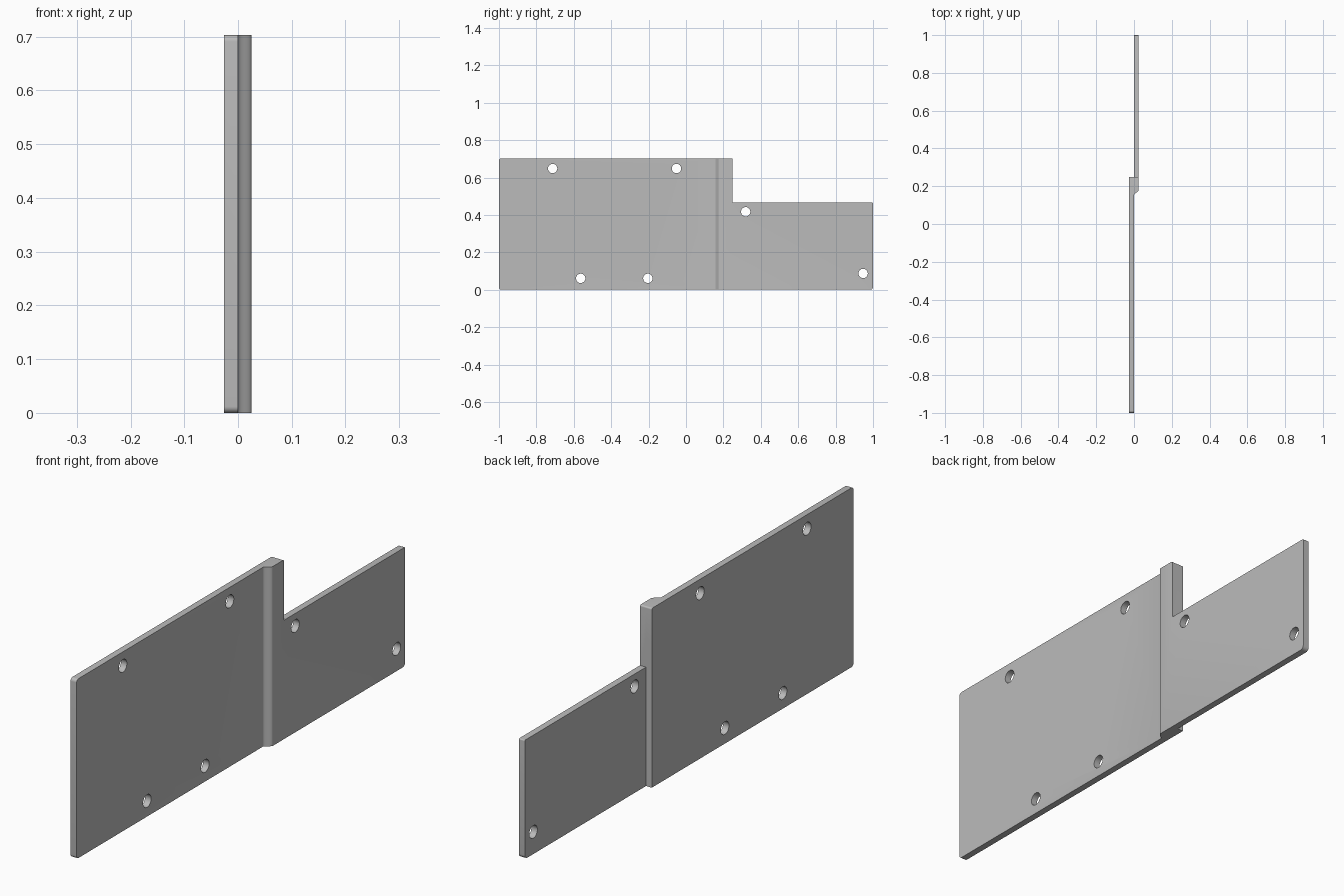
import bpy
import bmesh
from math import sin, cos, pi, radians
from mathutils import Vector

cube = bpy.data.objects.get("Cube")
if cube:
    bpy.data.objects.remove(cube, do_unlink=True)

FRONT, BACK, STEP = -1.0, 1.0, 0.249
TALL, LOW = 0.703, 0.466
OUTER, MID, INNER = -0.026, 0.0, 0.025

grey = bpy.data.materials.new("plate_grey")
grey.use_nodes = True
grey.diffuse_color = (0.5, 0.5, 0.5, 1)
grey.node_tree.nodes["Principled BSDF"].inputs["Base Color"].default_value = (0.5, 0.5, 0.5, 1)


def prism(name, points, direction):
    """Extrude a closed outline into a solid."""
    bm = bmesh.new()
    face = bm.faces.new([bm.verts.new(p) for p in points])
    moved = bmesh.ops.extrude_face_region(bm, geom=[face])["geom"]
    bmesh.ops.translate(bm, vec=Vector(direction),
                        verts=[v for v in moved if isinstance(v, bmesh.types.BMVert)])
    bmesh.ops.recalc_face_normals(bm, faces=bm.faces)
    mesh = bpy.data.meshes.new(name)
    bm.to_mesh(mesh)
    bm.free()
    mesh.materials.append(grey)
    obj = bpy.data.objects.new(name, mesh)
    bpy.context.collection.objects.link(obj)
    return obj


def rounded(corners, segments=6):
    """Round each (y, z, radius) corner of a right-angled outline."""
    out = []
    for i, (y, z, r) in enumerate(corners):
        p = Vector((y, z))
        if not r:
            out.append(p)
            continue
        a = (Vector(corners[i - 1][:2]) - p).normalized()
        b = (Vector(corners[(i + 1) % len(corners)][:2]) - p).normalized()
        for k in range(segments + 1):
            t = k / segments * pi / 2
            out.append(p + a * r * (1 - sin(t)) + b * r * (1 - cos(t)))
    return out


def boolean(target, cutter, operation):
    """Apply a boolean and discard its cutter."""
    bpy.context.view_layer.objects.active = target
    mod = target.modifiers.new(operation, 'BOOLEAN')
    mod.object, mod.operation, mod.solver = cutter, operation, 'EXACT'
    bpy.ops.object.modifier_apply(modifier=mod.name)
    bpy.data.objects.remove(cutter, do_unlink=True)


# Offset plan section with a curved shoulder on the inner side
shoulder = [(MID + INNER * (1 - cos(pi * k / 10)) / 2, 0.153 + 0.027 * k / 10)
            for k in range(11)]
plan = [(OUTER, FRONT), (MID, FRONT), *shoulder, (INNER, BACK),
        (MID - 0.001, BACK), (MID - 0.001, STEP), (OUTER, STEP)]
plate = prism("stepped_plate", [(x, y, -0.1) for x, y in plan], (0, 0, 1))

# Side outline with the raised front portion and softened corners
outline = rounded([(FRONT, 0, 0.012), (BACK, 0, 0.015), (BACK, LOW, 0.004),
                   (STEP, LOW, 0), (STEP, TALL, 0.006), (FRONT, TALL, 0.012)])
boolean(plate, prism("outline_cutter", [(-0.2, y, z) for y, z in outline], (0.4, 0, 0)),
        'INTERSECT')

# Screw holes
holes = [(-0.713, 0.648), (-0.051, 0.648), (-0.563, 0.061),
         (-0.204, 0.061), (0.319, 0.417), (0.947, 0.087)]
for y, z in holes:
    ring = [(-0.2, y + 0.025 * cos(pi * k / 16), z + 0.025 * sin(pi * k / 16))
            for k in range(32)]
    boolean(plate, prism("hole_cutter", ring, (0.4, 0, 0)), 'DIFFERENCE')

# Smooth curved surfaces, keep sharp edges
bpy.ops.object.select_all(action='DESELECT')
plate.select_set(True)
bpy.context.view_layer.objects.active = plate
bpy.ops.object.shade_smooth_by_angle(angle=radians(35))
